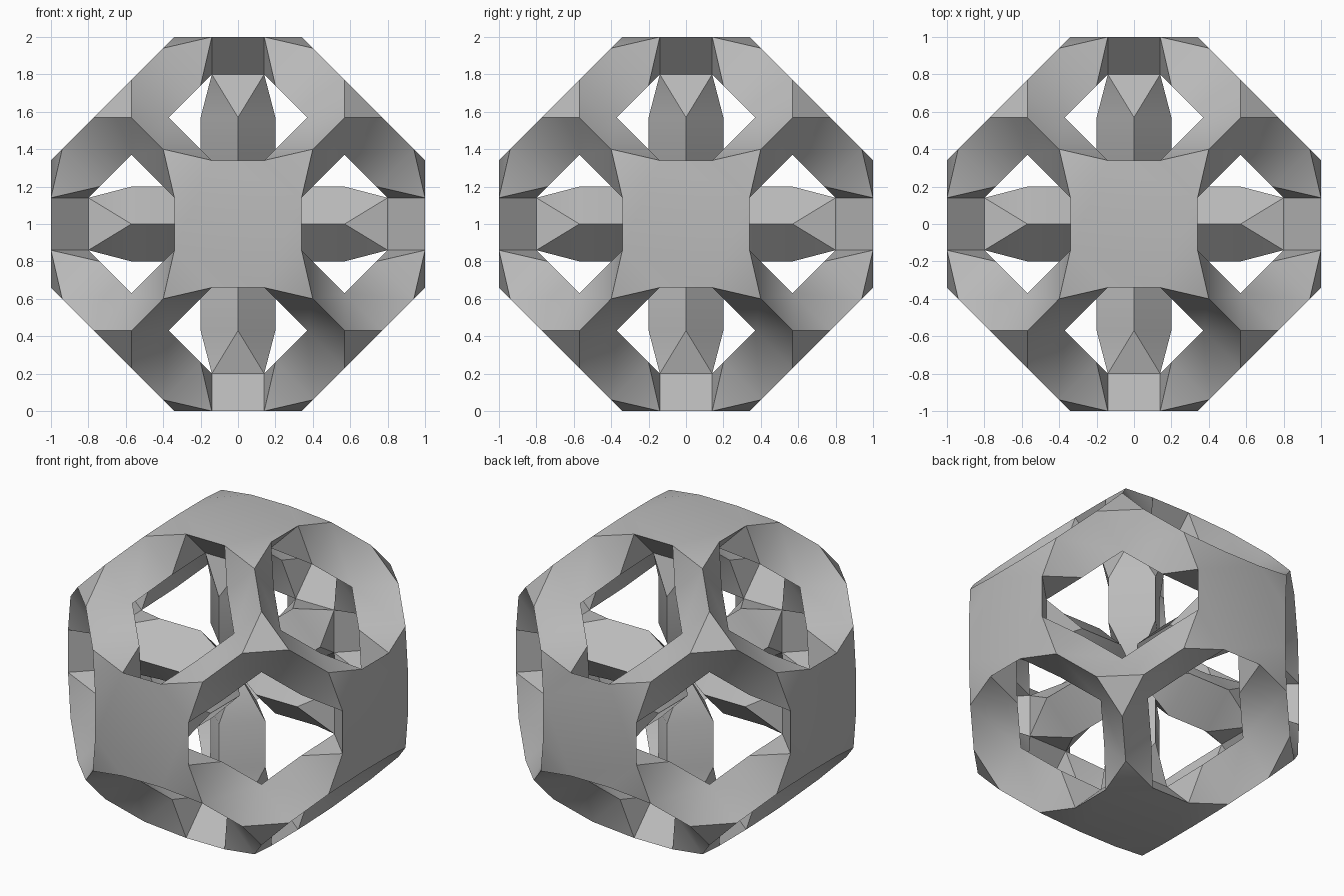
import bpy, bmesh
from itertools import permutations, product
from mathutils import Vector

cube = bpy.data.objects.get("Cube")
if cube:
    bpy.data.objects.remove(cube, do_unlink=True)

grey = bpy.data.materials.new("light_grey")
grey.use_nodes = True
colour = (0.5, 0.5, 0.5, 1)
grey.diffuse_color = colour
grey.node_tree.nodes["Principled BSDF"].inputs["Base Color"].default_value = colour


def symmetric_part(name, patches):
    """Repeat each patch with the full symmetry of a cube and weld the result."""
    bm = bmesh.new()
    verts, done = {}, set()

    def vert(p):
        key = tuple(round(c, 4) + 0.0 for c in p)
        if key not in verts:
            verts[key] = bm.verts.new(Vector(key) + Vector((0, 0, 1)))
        return verts[key]

    for patch in patches:
        for order in permutations(range(3)):
            for sign in product((1, -1), repeat=3):
                vs = [vert([p[i] * s for i, s in zip(order, sign)]) for p in patch]
                key = frozenset(vs)
                if key not in done:
                    done.add(key)
                    bm.faces.new(vs)
    bmesh.ops.recalc_face_normals(bm, faces=bm.faces[:])
    mesh = bpy.data.meshes.new(name)
    bm.to_mesh(mesh)
    bm.free()
    mesh.materials.append(grey)
    obj = bpy.data.objects.new(name, mesh)
    bpy.context.collection.objects.link(obj)
    bpy.ops.object.select_all(action="DESELECT")
    obj.select_set(True)
    bpy.context.view_layer.objects.active = obj
    bpy.ops.object.shade_smooth_by_angle()


def swap(p):
    return (p[1], p[0], p[2])


def flip(p):
    return (-p[0], p[1], p[2])


# Shell: outer rim points beside the top plate, and the funnel rim inside
a, depth = 0.14, 0.2
edge = (a, a + depth, 1)
tip = (0.40, 0.40, 0.94)
node = (0.57, 0.57, 0.77)
node_side = (0.57, 0.77, 0.57)
node_end = (0.77, 0.57, 0.57)
neck = (a, a, 1 - depth)
strut_in = (tip[0] - depth, tip[1], tip[2] - depth)
node_in = (node[0] - depth, node[1], node[2] - depth)

side = [edge, swap(edge)]
octagon = [edge, swap(edge)]
octagon += [(x, -y, z) for x, y, z in reversed(octagon)]
octagon += [flip(p) for p in reversed(octagon)]

symmetric_part("pierced_shell", [
    octagon,                                        # plate
    [edge, tip, swap(edge)],                        # plate corner
    [node, node_side, node_end],                    # corner node
    [edge, flip(edge), flip(neck), neck],           # funnel wall at the plate
    [edge, neck, strut_in],
    [edge, strut_in, tip],
    [tip, strut_in, node_in, node],                 # strut side
    [node, node_in, node_side],                     # node side
    [neck, strut_in, swap(strut_in)],               # strut underside
    [strut_in, node_in, swap(node_in), swap(strut_in)],
    [node_in, swap(node_in), (0.57, 0.57, 0.37)],   # node underside
])

# Spokes: square neck twisting into a diamond bar that tapers to the centre
r = 0.2
outer_x, outer_y = (r, 0, 0.57), (0, r, 0.57)
inner_x, inner_y = (r, 0, 0.27), (0, r, 0.27)
symmetric_part("inner_spokes", [
    [neck, flip(neck), outer_y],
    [neck, outer_x, outer_y],
    [outer_x, outer_y, inner_y, inner_x],
    [inner_x, inner_y, (0, 0, 0)],
])
